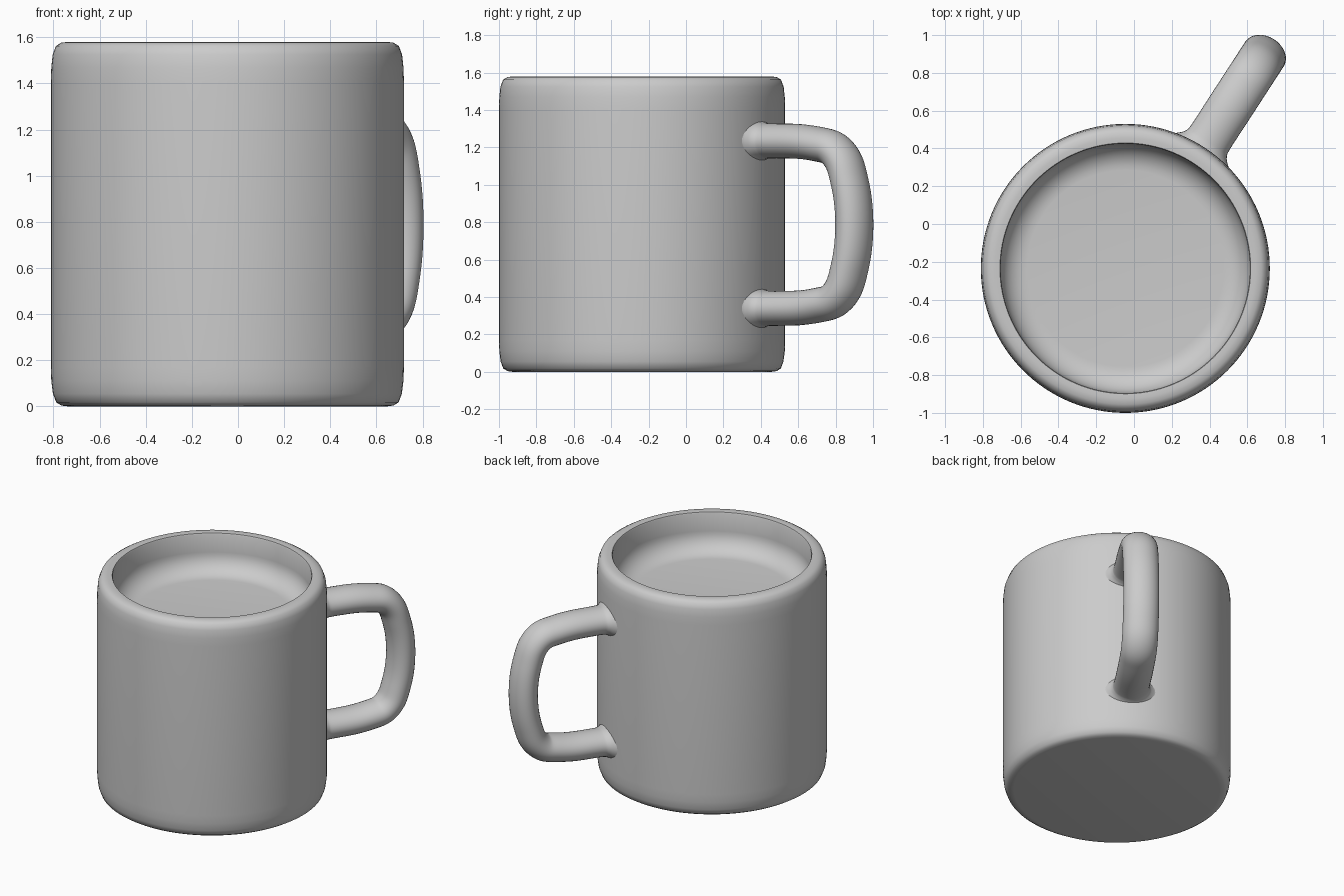
import bpy, bmesh
from math import sin, cos, pi, radians
from mathutils import Vector, Matrix

if "Cube" in bpy.data.objects:
    bpy.data.objects.remove(bpy.data.objects["Cube"])

CENTRE = Vector((-0.046, -0.235, 0))
HANDLE_ANGLE = radians(57)


def finish(name, bm, matrix):
    bmesh.ops.recalc_face_normals(bm, faces=bm.faces)
    me = bpy.data.meshes.new(name)
    bm.to_mesh(me)
    bm.free()
    ob = bpy.data.objects.new(name, me)
    ob.matrix_world = matrix
    bpy.context.collection.objects.link(ob)
    bpy.ops.object.select_all(action='DESELECT')
    ob.select_set(True)
    bpy.context.view_layer.objects.active = ob
    bpy.ops.object.shade_smooth_by_angle(angle=radians(40))
    return ob


def skin(bm, rings, close_ends):
    loops = [[bm.verts.new(p) for p in r] for r in rings]
    n = len(loops[0])
    for a, b in zip(loops, loops[1:]):
        for i in range(n):
            j = (i + 1) % n
            bm.faces.new((a[i], a[j], b[j], b[i]))
    if close_ends:
        bm.faces.new(loops[0])
        bm.faces.new(loops[-1])


def smooth_path(pts, steps):
    """Catmull-Rom interpolation through the control points."""
    p = [pts[0]] + pts + [pts[-1]]
    out = []
    for a, b, c, d in zip(p, p[1:], p[2:], p[3:]):
        for k in range(steps):
            t = k / steps
            out.append(0.5 * (2 * b + (c - a) * t + (2 * a - 5 * b + 4 * c - d) * t * t
                              + (3 * b - a - 3 * c + d) * t ** 3))
    return out + [pts[-1]]


# Mug body: lathed profile (radius, z) from base, over the lip, down to the raised inner floor
profile = [(0.69, 0), (0.72, 0.004), (0.742, 0.018), (0.756, 0.055), (0.763, 0.11), (0.765, 0.17),
           (0.765, 1.41), (0.763, 1.47), (0.757, 1.525), (0.743, 1.562), (0.72, 1.576),
           (0.69, 1.58), (0.664, 1.578), (0.66, 1.57), (0.66, 1.44)]
fillet = 0.14
profile += [(0.66 - fillet * (1 - cos(a)), 1.44 - fillet * sin(a))
            for a in (pi / 2 * k / 8 for k in range(1, 9))]
SEG = 128
bm = bmesh.new()
skin(bm, [[(r * cos(2 * pi * i / SEG), r * sin(2 * pi * i / SEG), z) for i in range(SEG)]
          for r, z in profile], True)
finish("mug_body", bm, Matrix.Translation(CENTRE))

# Handle: oval section swept along a mirrored path, flared where it meets the body
MID = 0.787
half = [(0.70, 1.235, 1.6), (0.735, 1.235, 1.5), (0.755, 1.235, 1.3), (0.785, 1.235, 1.08),
        (0.83, 1.235, 1), (1.0, 1.232, 1), (1.13, 1.216, 1), (1.22, 1.192, 1),
        (1.285, 1.125, 1), (1.322, 1.02, 1), (1.345, 0.91, 1)]
ctrl = [Vector(p) for p in half] + [Vector((1.353, MID, 1))]
ctrl += [Vector((s, 2 * MID - z, f)) for s, z, f in reversed(half)]
path = smooth_path(ctrl, 5)
rings = []
for i, p in enumerate(path):
    d = path[min(i + 1, len(path) - 1)] - path[max(i - 1, 0)]
    t = Vector((d.x, d.y)).normalized()
    ring = []
    for k in range(32):
        a = 2 * pi * k / 32
        w = 0.121 * p.z * cos(a)
        h = 0.093 * (1 + 0.5 * (p.z - 1)) * sin(a)
        ring.append((p.x - t.y * h, w, p.y + t.x * h))
    rings.append(ring)
bm = bmesh.new()
skin(bm, rings, True)
finish("handle", bm, Matrix.Translation(CENTRE) @ Matrix.Rotation(HANDLE_ANGLE, 4, 'Z'))
